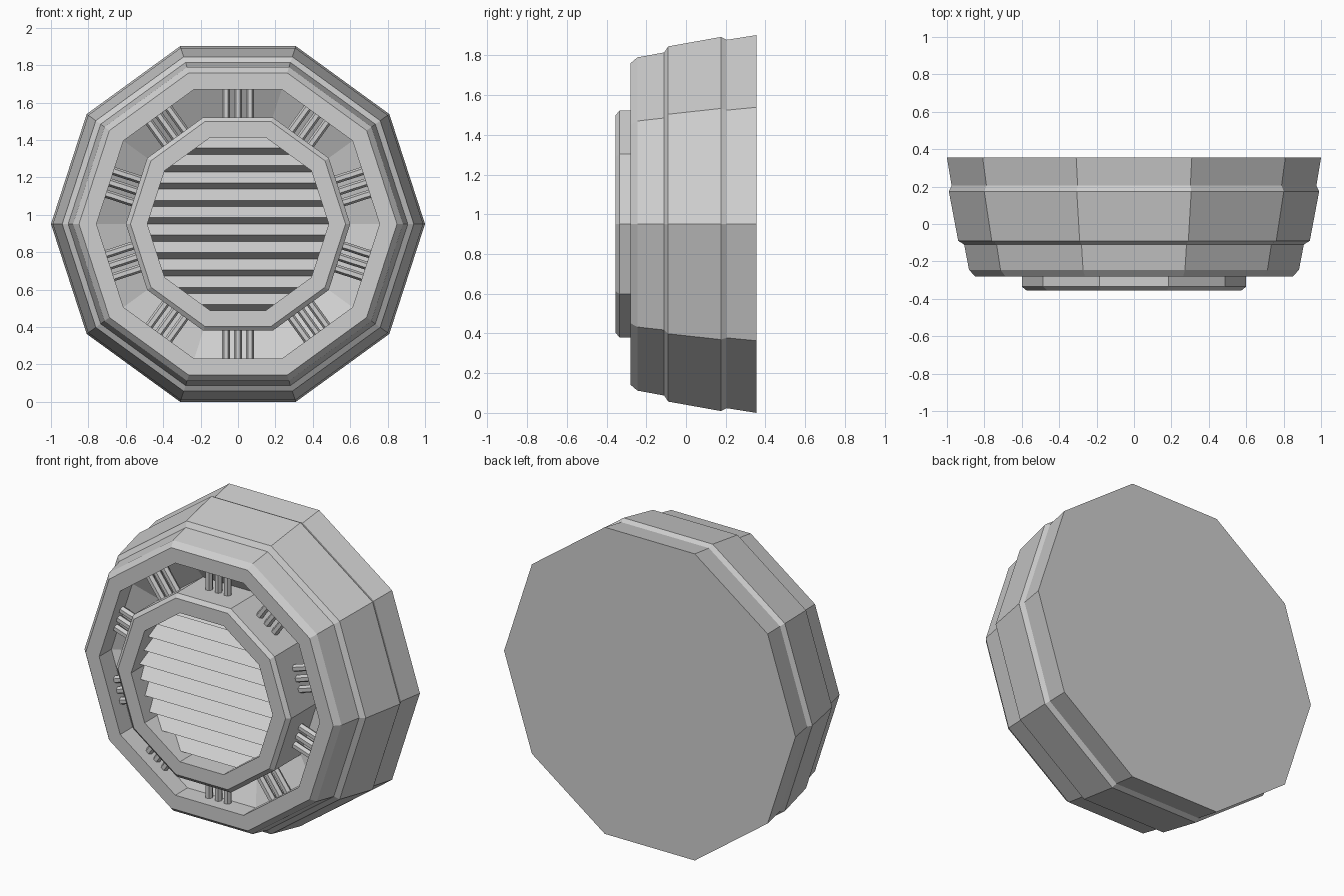
import bpy, bmesh
from math import sin, cos, pi, radians
from mathutils import Vector

cube = bpy.data.objects.get("Cube")
if cube:
    bpy.data.objects.remove(cube, do_unlink=True)

SIDES = 10
CENTRE = Vector((0, 0, 0.951))
STEP = 2 * pi / SIDES

grey = bpy.data.materials.new("plain_grey")
grey.use_nodes = True
grey.diffuse_color = (0.62, 0.62, 0.62, 1)
grey.node_tree.nodes["Principled BSDF"].inputs["Base Color"].default_value = grey.diffuse_color


def radial(angle, r, y):
    return CENTRE + Vector((r * cos(angle), y, r * sin(angle)))


def finish(name, bm, fix_normals=True):
    if fix_normals:
        bmesh.ops.recalc_face_normals(bm, faces=bm.faces)
    mesh = bpy.data.meshes.new(name)
    bm.to_mesh(mesh)
    bm.free()
    mesh.materials.append(grey)
    obj = bpy.data.objects.new(name, mesh)
    bpy.context.collection.objects.link(obj)
    return obj


def turned(name, profile):
    """Ten-sided solid from (radius, y) rings, capped at both ends."""
    bm = bmesh.new()
    rings = [[bm.verts.new(radial(i * STEP, r, y)) for i in range(SIDES)]
             for r, y in profile]
    for a, b in zip(rings, rings[1:]):
        for i in range(SIDES):
            j = (i + 1) % SIDES
            bm.faces.new((a[i], a[j], b[j], b[i]))
    bm.faces.new(rings[0])
    bm.faces.new(rings[-1])
    return finish(name, bm)


# Stepped housing with a recessed sloping channel
turned("housing", [(1.0, 0.355), (0.975, 0.205), (0.99, 0.175), (0.94, -0.09),
                   (0.908, -0.11), (0.882, -0.245), (0.85, -0.28),
                   (0.757, -0.28), (0.757, -0.16), (0.56, -0.06)])

# Raised central rim with a chamfered edge and a recess for the grille
turned("centre_rim", [(0.6, 0.0), (0.6, -0.335), (0.575, -0.355),
                      (0.485, -0.355), (0.485, -0.2)])

# Sawtooth grille slats, trimmed to the rim outline
ROWS, HALF = 10, 0.465
pitch = 2 * HALF / ROWS
bm = bmesh.new()
points = []
for row in range(ROWS):
    top = HALF - row * pitch
    points += [(-0.225, top), (-0.29, top - pitch * 0.64)]
points.append((-0.225, -HALF))
edges = [[bm.verts.new(CENTRE + Vector((x, y, z))) for x in (-0.6, 0.6)]
         for y, z in points]
for a, b in zip(edges, edges[1:]):
    bm.faces.new((a[0], b[0], b[1], a[1]))
for i in range(SIDES):
    angle = (i + 0.5) * STEP
    bmesh.ops.bisect_plane(bm, geom=bm.verts[:] + bm.edges[:] + bm.faces[:],
                           plane_co=radial(angle, 0.47, 0),
                           plane_no=(cos(angle), 0, sin(angle)), clear_outer=True)
finish("grille_slats", bm, fix_normals=False)

# Groups of three hexagonal rods bridging the channel
bm = bmesh.new()
for i in range(SIDES):
    angle = (i + 0.5) * STEP
    side = Vector((-sin(angle), 0, cos(angle)))
    for offset in (-0.064, 0, 0.064):
        ends = [[bm.verts.new(radial(angle, r, -0.19 + 0.024 * sin(k * pi / 3))
                              + side * (offset + 0.022 * cos(k * pi / 3)))
                 for k in range(6)] for r in (0.5, 0.76)]
        for k in range(6):
            n = (k + 1) % 6
            bm.faces.new((ends[0][k], ends[0][n], ends[1][n], ends[1][k]))
        for end in ends:
            bm.faces.new(end)
finish("channel_rods", bm)
